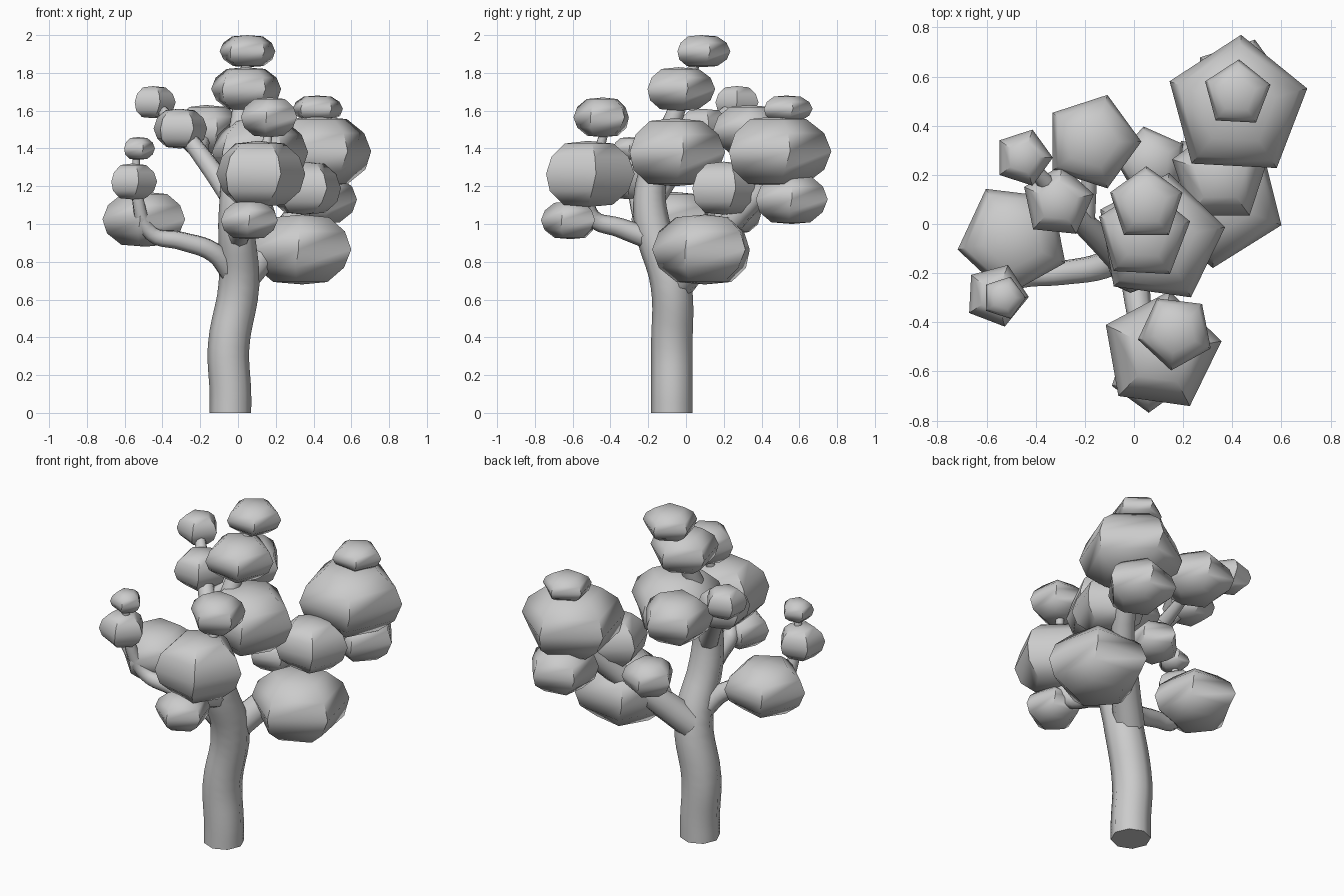
import bpy, bmesh
from math import sin, cos, radians

if "Cube" in bpy.data.objects:
    bpy.data.objects.remove(bpy.data.objects["Cube"])


def smooth(obj, angle):
    bpy.ops.object.select_all(action='DESELECT')
    obj.select_set(True)
    bpy.context.view_layer.objects.active = obj
    bpy.ops.object.shade_smooth_by_angle(angle=radians(angle))


def limb(name, points):
    """Tapered eight-sided tube; points are (x, y, z, radius)."""
    cu = bpy.data.curves.new(name, 'CURVE')
    cu.dimensions = '3D'
    cu.bevel_depth = 1.0
    cu.bevel_resolution = 2
    cu.resolution_u = 5
    cu.use_fill_caps = True
    sp = cu.splines.new('BEZIER')
    sp.bezier_points.add(len(points) - 1)
    for bp, (x, y, z, r) in zip(sp.bezier_points, points):
        bp.co = (x, y, z)
        bp.radius = r
        bp.handle_left_type = bp.handle_right_type = 'AUTO'
    obj = bpy.data.objects.new(name, cu)
    bpy.context.collection.objects.link(obj)
    bpy.ops.object.select_all(action='DESELECT')
    obj.select_set(True)
    bpy.context.view_layer.objects.active = obj
    bpy.ops.object.convert(target='MESH')
    smooth(bpy.context.object, 50)


# Rounded profile of a leaf clump: (radius, height) for each ring
PROFILE = [(.55, -.93), (.88, -.52), (1, 0), (.87, .52), (.55, .92)]


def clump(name, x, y, z0, z1, r, angle):
    """Five-sided rounded leaf clump between heights z0 and z1."""
    bm = bmesh.new()
    zc, h = (z0 + z1) / 2, (z1 - z0) / 2
    rings = []
    for k, (pr, pz) in enumerate(PROFILE):
        twist = angle - 4 * max(0, 2 - k)
        rings.append([bm.verts.new((x + r * pr * cos(radians(twist + 72 * i)),
                                    y + r * pr * sin(radians(twist + 72 * i)),
                                    zc + h * pz)) for i in range(5)])
    low = bm.verts.new((x, y, z0))
    top = bm.verts.new((x, y, z1))
    for i in range(5):
        j = (i + 1) % 5
        for a, b in zip(rings, rings[1:]):
            bm.faces.new((a[i], a[j], b[j], b[i]))
        bm.faces.new((rings[0][j], rings[0][i], low))
        bm.faces.new((rings[-1][i], rings[-1][j], top))
    me = bpy.data.meshes.new(name)
    bm.to_mesh(me)
    bm.free()
    obj = bpy.data.objects.new(name, me)
    bpy.context.collection.objects.link(obj)
    smooth(obj, 50)


# Trunk and branches
limb("trunk", [(-.04, -.075, 0, .11), (-.04, -.075, .1, .11), (-.05, -.075, .35, .11),
               (.005, -.08, .68, .108), (-.01, -.18, 1.0, .095), (-.01, -.185, 1.22, .08),
               (.01, -.07, 1.55, .05), (.05, .06, 1.88, .025)])
limb("left_branch", [(-.02, -.1, .72, .06), (-.13, -.17, .85, .055), (-.3, -.2, .91, .05),
                     (-.46, -.22, .95, .042), (-.53, -.27, 1.13, .032), (-.54, -.3, 1.38, .018)])
limb("back_branch", [(0, -.04, .68, .085), (.13, .08, .83, .08), (.29, .25, 1.02, .065),
                     (.41, .47, 1.28, .05), (.42, .53, 1.6, .025)])
limb("front_branch", [(0, -.18, .92, .06), (.02, -.35, .98, .052), (.05, -.5, 1.04, .045),
                      (.11, -.5, 1.22, .035), (.17, -.42, 1.53, .022)])
limb("upper_left_branch", [(-.02, -.18, 1.12, .06), (-.14, -.06, 1.29, .052),
                           (-.27, .07, 1.46, .045), (-.44, .26, 1.64, .025)])
limb("upper_back_twig", [(-.2, 0, 1.37, .04), (-.18, .2, 1.44, .03), (-.17, .33, 1.5, .02)])

# Leaf clumps: x, y, bottom, top, radius, angle
CLUMPS = {
    "crown": [(.05, .08, 1.83, 2.0, .155, 18), (.04, -.04, 1.6, 1.83, .195, 15),
              (.105, -.06, 1.2, 1.56, .27, 10)],
    "back": [(.42, .475, 1.2, 1.57, .295, 15), (.42, .53, 1.54, 1.68, .14, 15),
             (.43, .56, 1.0, 1.26, .2, 0), (.35, .2, 1.05, 1.33, .205, 18),
             (.34, .1, .68, 1.05, .28, -22), (.07, .25, .95, 1.15, .15, 30)],
    "upper_left": [(-.17, .335, 1.37, 1.63, .2, 0), (-.45, .27, 1.56, 1.73, .12, 0),
                   (-.31, .09, 1.4, 1.61, .15, 12)],
    "left": [(-.49, -.06, .88, 1.17, .232, 47), (-.56, -.29, 1.13, 1.32, .132, -3),
             (-.53, -.3, 1.34, 1.46, .09, 0)],
    "front": [(.11, -.52, 1.09, 1.44, .25, 10), (.17, -.44, 1.46, 1.67, .157, -25),
              (.06, -.61, .92, 1.12, .158, -18)],
}
for group, items in CLUMPS.items():
    for n, spec in enumerate(items, 1):
        clump(f"{group}_leaves_{n}", *spec)
